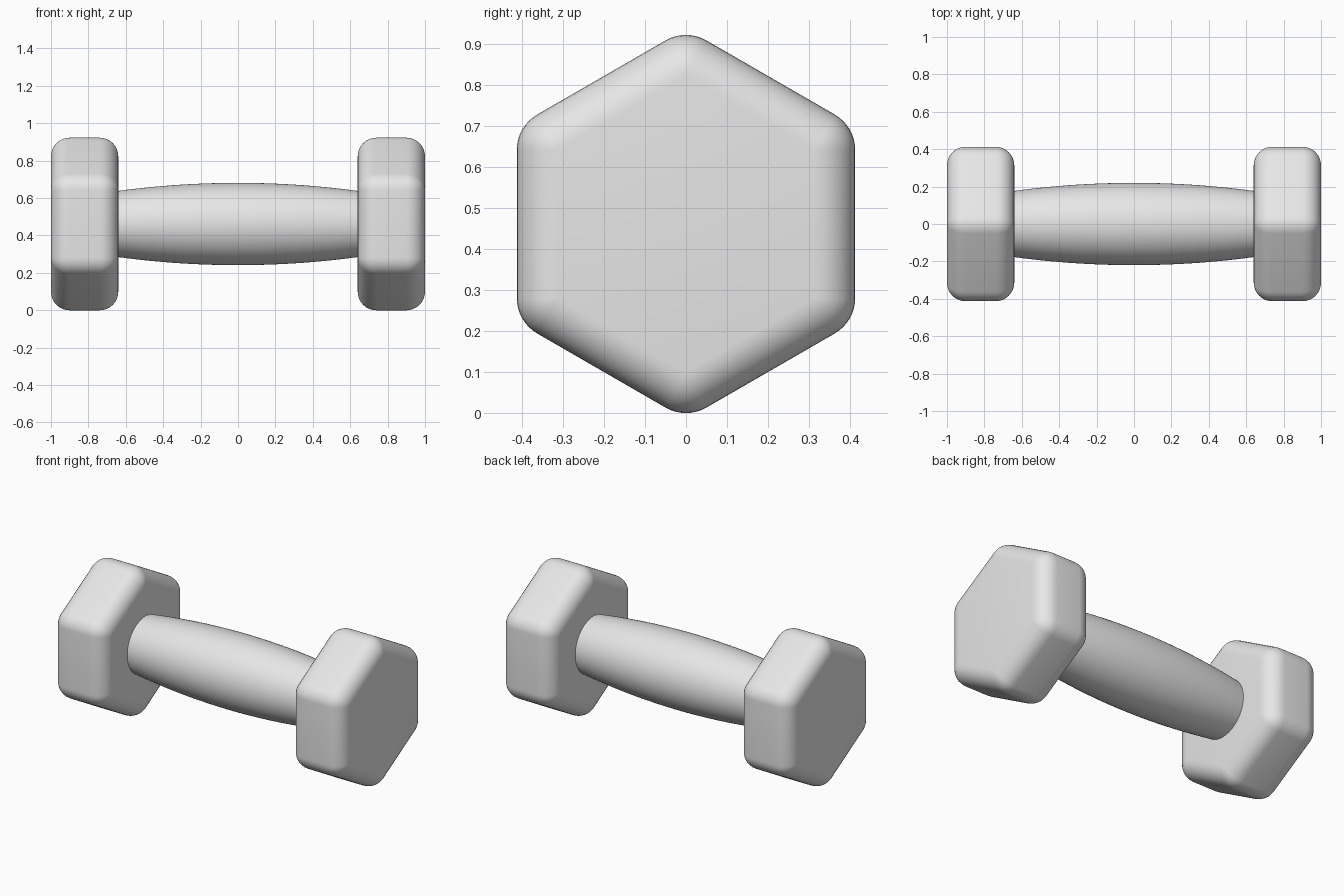
import bpy, bmesh
from math import sin, cos, pi, radians
from mathutils import Vector

cube = bpy.data.objects.get("Cube")
if cube:
    bpy.data.objects.remove(cube, do_unlink=True)

CENTRE_Z = 0.461      # height of the long axis
APOTHEM = 0.413       # half width across the hexagon flats
ROUND = 0.1           # edge rounding radius
HALF_THICK = 0.18     # half thickness of a weight

grey = bpy.data.materials.new("light grey")
grey.use_nodes = True
colour = (0.8, 0.8, 0.8, 1)
grey.diffuse_color = colour
grey.node_tree.nodes["Principled BSDF"].inputs["Base Color"].default_value = colour


def loft(name, rings, location):
    """Skin a list of equal-length rings, cap both ends, shade smooth."""
    bm = bmesh.new()
    loops = [[bm.verts.new(p) for p in ring] for ring in rings]
    n = len(loops[0])
    for a, b in zip(loops, loops[1:]):
        for i in range(n):
            j = (i + 1) % n
            bm.faces.new((a[i], a[j], b[j], b[i]))
    bm.faces.new(loops[0])
    bm.faces.new(loops[-1])
    bmesh.ops.remove_doubles(bm, verts=bm.verts, dist=1e-4)
    bmesh.ops.recalc_face_normals(bm, faces=bm.faces)
    mesh = bpy.data.meshes.new(name)
    bm.to_mesh(mesh)
    bm.free()
    mesh.materials.append(grey)
    obj = bpy.data.objects.new(name, mesh)
    bpy.context.collection.objects.link(obj)
    obj.location = location
    bpy.ops.object.select_all(action='DESELECT')
    obj.select_set(True)
    bpy.context.view_layer.objects.active = obj
    bpy.ops.object.shade_smooth_by_angle(angle=radians(30))
    return obj


def hex_ring(x, radius, steps=8):
    """Hexagon outline, point up, with arcs of the given radius at its corners."""
    corner = (APOTHEM - ROUND) / cos(pi / 6)
    points = []
    for k in range(6):
        mid = k * pi / 3
        for s in range(steps + 1):
            a = mid + (s / steps - 0.5) * pi / 3
            points.append(Vector((x, corner * sin(mid) + radius * sin(a),
                                  corner * cos(mid) + radius * cos(a))))
    return points


# Hexagonal weights with fully rounded edges
quarter = [i / 8 * pi / 2 for i in range(9)]
half = [(HALF_THICK - ROUND + ROUND * sin(t), ROUND * cos(t)) for t in quarter]
profile = [(-x, r) for x, r in reversed(half)] + half
for name, side in (("left_weight", 1), ("right_weight", -1)):
    loft(name, [hex_ring(x, r) for x, r in profile],
         (side * (1 - HALF_THICK), 0, CENTRE_Z))

# Barrel-shaped handle, thickest in the middle
SIDES, STEPS, REACH = 64, 24, 0.7
rings = []
for i in range(STEPS + 1):
    x = (2 * i / STEPS - 1) * REACH
    r = 0.22 - 0.105 * x * x
    rings.append([(x, r * cos(2 * pi * k / SIDES), r * sin(2 * pi * k / SIDES))
                  for k in range(SIDES)])
loft("handle", rings, (0, 0, CENTRE_Z))
